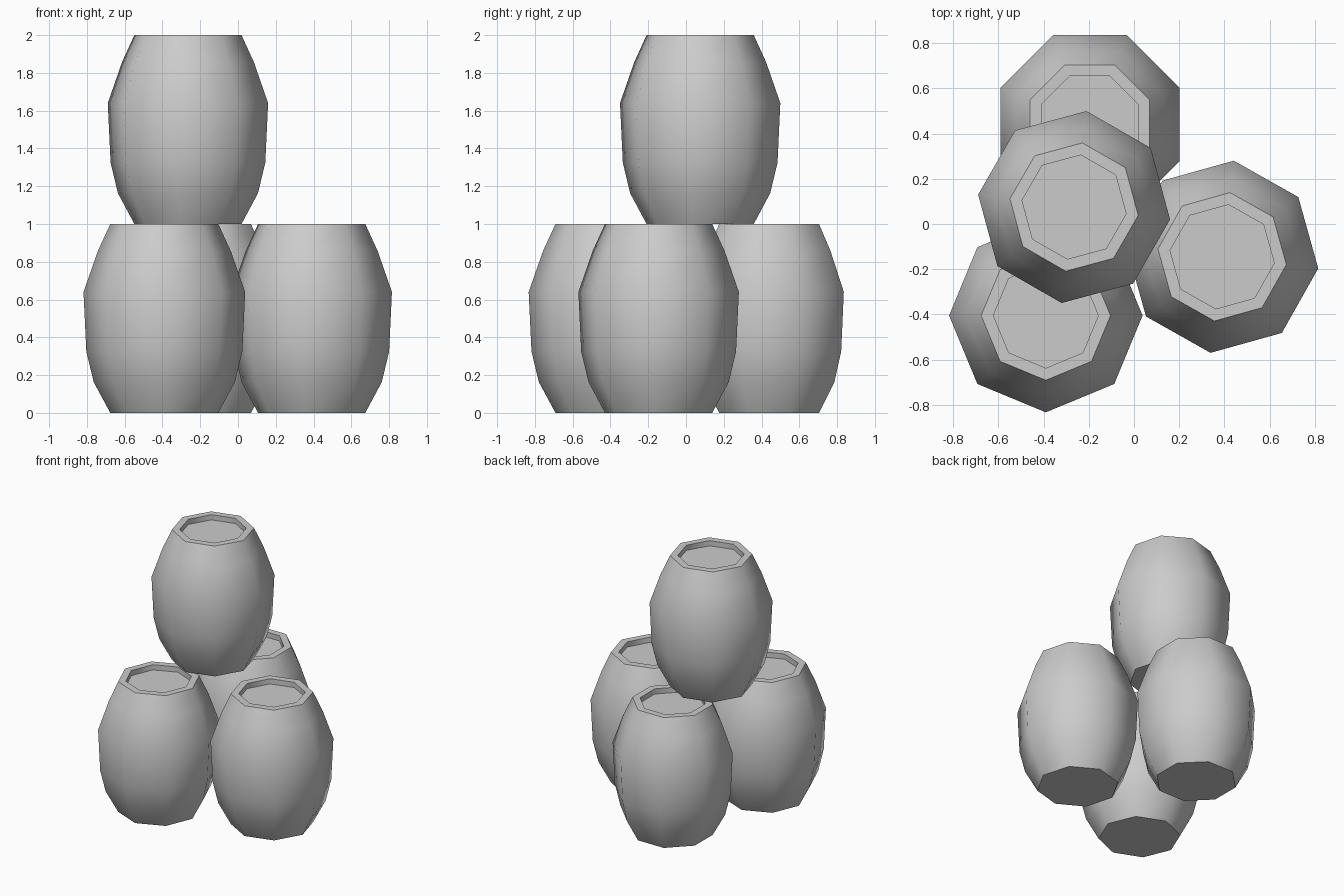
import bpy, bmesh
from math import cos, sin, radians

if "Cube" in bpy.data.objects:
    bpy.data.objects.remove(bpy.data.objects["Cube"])

# Barrel profile (radius, height): base, bulging staves, rim, recessed lid
PROFILE = [(0.286, 0.0), (0.374, 0.163), (0.413, 0.325), (0.428, 0.64),
           (0.352, 0.857), (0.286, 1.0), (0.232, 1.0), (0.232, 0.96)]
SIDES = 8


def barrel(name, location, turn):
    bm = bmesh.new()
    rings = []
    for r, z in PROFILE:
        angles = [radians(turn + 360 * i / SIDES) for i in range(SIDES)]
        rings.append([bm.verts.new((r * cos(a), r * sin(a), z)) for a in angles])
    # staves, rim and inner lip
    for low, high in zip(rings, rings[1:]):
        for i in range(SIDES):
            j = (i + 1) % SIDES
            bm.faces.new((low[i], low[j], high[j], high[i]))
    # base and lid
    bm.faces.new(rings[0][::-1])
    bm.faces.new(rings[-1])
    mesh = bpy.data.meshes.new(name)
    bm.to_mesh(mesh)
    bm.free()
    obj = bpy.data.objects.new(name, mesh)
    obj.location = location
    bpy.context.collection.objects.link(obj)
    # smooth staves, sharp rim
    bpy.ops.object.select_all(action='DESELECT')
    obj.select_set(True)
    bpy.context.view_layer.objects.active = obj
    bpy.ops.object.shade_smooth_by_angle(angle=radians(50))


# Three barrels on the floor, one stacked on top
barrel("barrel_front_left", (-0.39, -0.405, 0), 0)
barrel("barrel_right", (0.39, -0.145, 0), -6.9)
barrel("barrel_back", (-0.195, 0.44, 0), 22.5)
barrel("barrel_top", (-0.265, 0.075, 1), -7.4)
